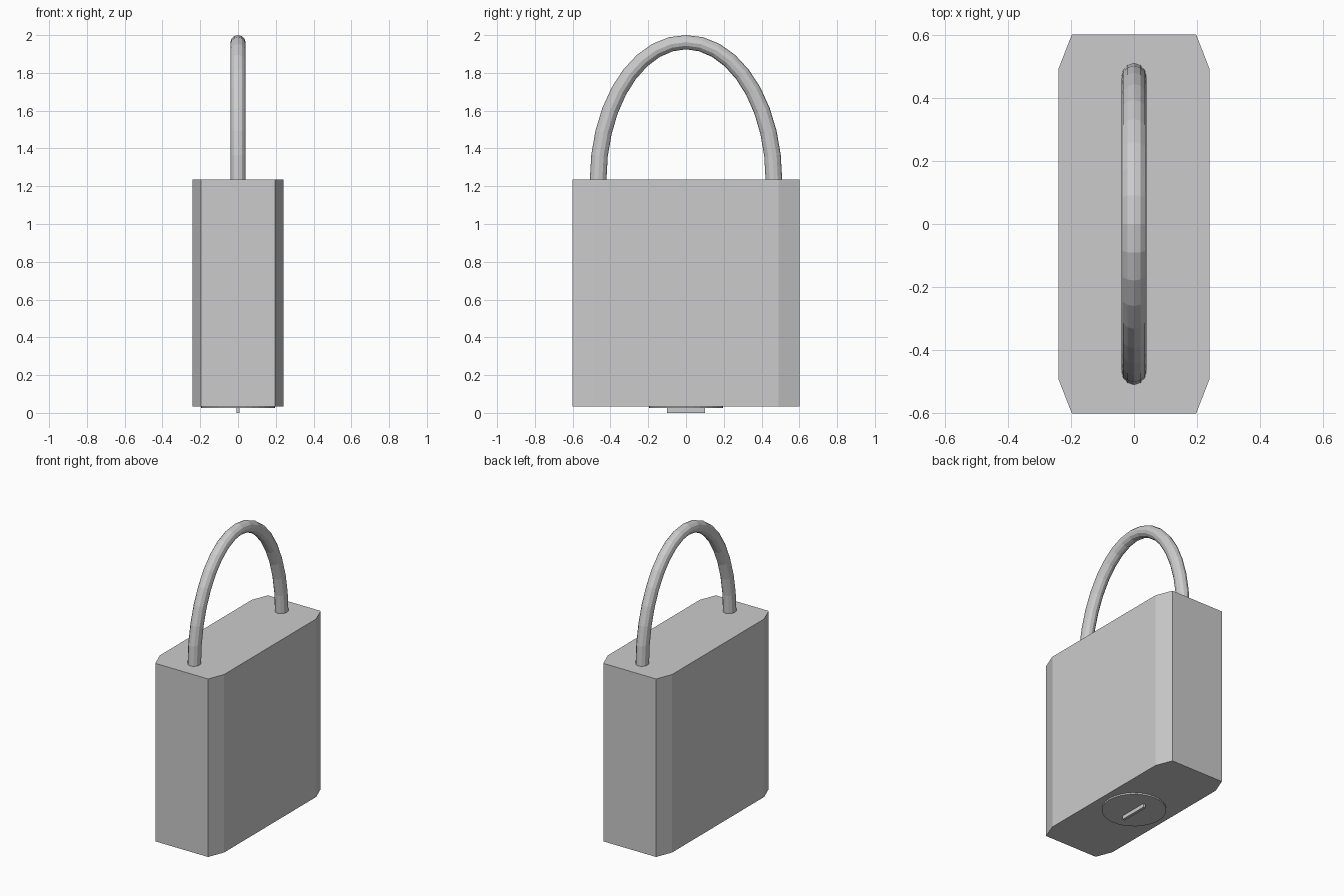
import bpy, bmesh, math

if "Cube" in bpy.data.objects:
    bpy.data.objects.remove(bpy.data.objects["Cube"])


def make_object(name, bm):
    bmesh.ops.recalc_face_normals(bm, faces=bm.faces)
    mesh = bpy.data.meshes.new(name)
    bm.to_mesh(mesh)
    bm.free()
    obj = bpy.data.objects.new(name, mesh)
    bpy.context.collection.objects.link(obj)
    return obj


def prism(name, outline, z0, z1):
    bm = bmesh.new()
    face = bm.faces.new([bm.verts.new((x, y, z0)) for x, y in outline])
    top = bmesh.ops.extrude_face_region(bm, geom=[face])["geom"]
    for v in top:
        if isinstance(v, bmesh.types.BMVert):
            v.co.z = z1
    if not face.is_valid or len(bm.faces) < len(outline) + 2:
        bm.faces.new([v for v in bm.verts if v.co.z == z0])
    return make_object(name, bm)


# Body block with long chamfered corners
BASE, TOP = 0.035, 1.235
prism("lock_body", [(0.197, -0.6), (0.24, -0.49), (0.24, 0.49), (0.197, 0.6),
                    (-0.197, 0.6), (-0.24, 0.49), (-0.24, -0.49), (-0.197, -0.6)], BASE, TOP)

# Key cylinder disc and key slot bar underneath
disc = [(0.197 * math.cos(math.tau * i / 32), 0.197 * math.sin(math.tau * i / 32)) for i in range(32)]
prism("key_cylinder", disc, 0.025, BASE + 0.02)
prism("key_slot", [(-0.009, -0.1), (0.009, -0.1), (0.009, 0.1), (-0.009, 0.1)], 0.0, 0.04)

# Shackle: half-ellipse sweep, slightly thicker at its feet
STEPS, SIDES = 18, 12
A, B = 0.465, 1.9625 - TOP
bm = bmesh.new()
rings = []
for i in range(STEPS + 1):
    t = math.pi * i / STEPS
    c, s = math.cos(t), math.sin(t)
    ny, nz = c / A, s / B
    n = math.hypot(ny, nz)
    ny, nz = ny / n, nz / n
    r = 0.0375 + 0.0065 * abs(c)
    ring = []
    for k in range(SIDES):
        a = math.tau * k / SIDES
        d = r * math.cos(a)
        ring.append(bm.verts.new((0.04 * math.sin(a), A * c + d * ny, TOP + B * s + d * nz)))
    rings.append(ring)
for r0, r1 in zip(rings, rings[1:]):
    for k in range(SIDES):
        m = (k + 1) % SIDES
        bm.faces.new((r0[k], r0[m], r1[m], r1[k]))
bm.faces.new(rings[0])
bm.faces.new(rings[-1])
make_object("shackle", bm)
